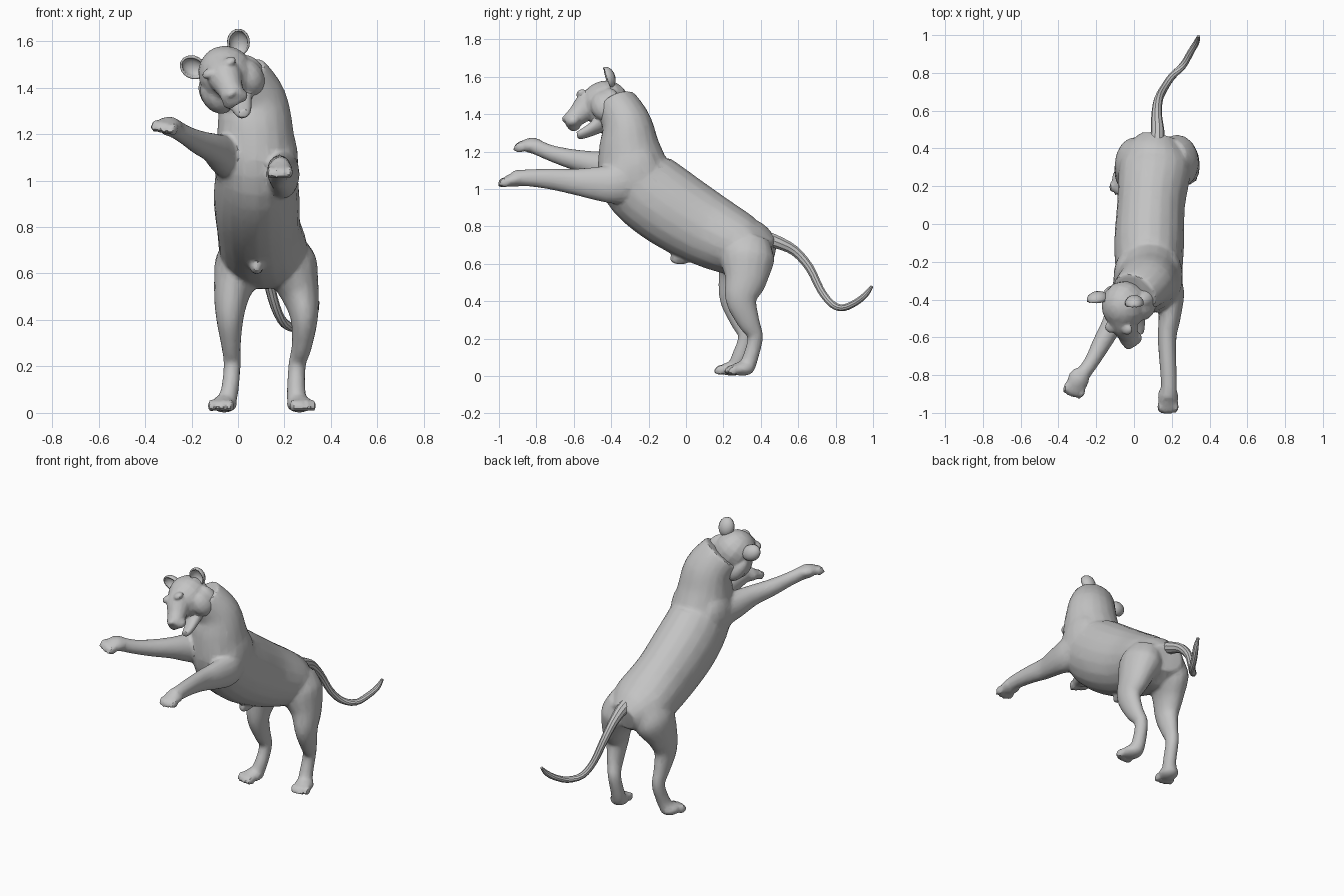
import bpy, bmesh, math
from mathutils import Vector, Matrix

cube = bpy.data.objects.get("Cube")
if cube:
    bpy.data.objects.remove(cube)

fur = bpy.data.materials.new("warm_grey_fur")
fur.use_nodes = True
fur.diffuse_color = (0.55, 0.55, 0.55, 1)
bsdf = next(n for n in fur.node_tree.nodes if n.type == 'BSDF_PRINCIPLED')
bsdf.inputs["Base Color"].default_value = fur.diffuse_color
bsdf.inputs["Roughness"].default_value = 0.8


def spline(points, steps):
    """Catmull-Rom interpolation of points of any dimension."""
    pts = [points[0]] + points + [points[-1]]
    out = []
    for p0, p1, p2, p3 in zip(pts, pts[1:], pts[2:], pts[3:]):
        for i in range(steps):
            t = i / steps
            out.append([b + t * (c - a + t * (2 * a - 5 * b + 4 * c - d + t * (3 * (b - c) + d - a))) / 2
                        for a, b, c, d in zip(p0, p1, p2, p3)])
    return out + [list(points[-1])]


def loft(bm, points, sides=16, steps=4):
    """Closed tube; each point is x, y, z, sideways radius, depth radius."""
    rows = spline([p if len(p) == 5 else p + p[-1:] for p in points], steps)
    mids = [Vector(r[:3]) for r in rows]
    rings = []
    for i, row in enumerate(rows):
        tangent = (mids[min(i + 1, len(mids) - 1)] - mids[max(i - 1, 0)]).normalized()
        side = Vector((1, 0, 0))
        side = (side - side.dot(tangent) * tangent).normalized()
        depth = tangent.cross(side)
        ring = []
        for k in range(sides):
            a = math.tau * k / sides
            ring.append(bm.verts.new(mids[i] + side * row[3] * math.cos(a) + depth * row[4] * math.sin(a)))
        rings.append(ring)
    faces = [bm.faces.new(rings[0]), bm.faces.new(rings[-1][::-1])]
    for low, high in zip(rings, rings[1:]):
        for k in range(sides):
            n = (k + 1) % sides
            faces.append(bm.faces.new((low[k], low[n], high[n], high[k])))
    bmesh.ops.recalc_face_normals(bm, faces=faces)


def ball(bm, centre, radii, frame=Matrix()):
    m = Matrix.Translation(centre) @ frame @ Matrix.Diagonal((*radii, 1))
    return bmesh.ops.create_uvsphere(bm, u_segments=14, v_segments=10, radius=1, matrix=m)["verts"]


def finish(name, bm, angle=35):
    mesh = bpy.data.meshes.new(name)
    bm.to_mesh(mesh)
    bm.free()
    obj = bpy.data.objects.new(name, mesh)
    bpy.context.collection.objects.link(obj)
    mesh.materials.append(fur)
    bpy.ops.object.select_all(action='DESELECT')
    obj.select_set(True)
    bpy.context.view_layer.objects.active = obj
    bpy.ops.object.shade_smooth_by_angle(angle=math.radians(angle))
    return obj


def skin(name, bm, voxel, smooth, ratio):
    """Fuse overlapping volumes into one hide with irregular facets."""
    obj = finish(name, bm)
    mod = obj.modifiers.new("fuse", 'REMESH')
    mod.mode, mod.voxel_size = 'VOXEL', voxel
    mod = obj.modifiers.new("soften", 'SMOOTH')
    mod.factor, mod.iterations = 0.5, smooth
    mod = obj.modifiers.new("facet", 'DECIMATE')
    mod.ratio = ratio
    evaluated = obj.evaluated_get(bpy.context.evaluated_depsgraph_get())
    fused = bmesh.new()
    fused.from_mesh(evaluated.to_mesh())
    bpy.data.objects.remove(obj)
    return finish(name, fused, 28)


def paw(bm, centre, forward, up, size):
    """Pad with four toes spread along the front."""
    f = Vector(forward).normalized()
    s = f.cross(Vector(up)).normalized()
    u = s.cross(f)
    frame = Matrix((s, f, u)).transposed().to_4x4()
    c = Vector(centre)
    ball(bm, c, (size, size * 1.2, size * 0.65), frame)
    for k in (-1.5, -0.5, 0.5, 1.5):
        reach = 1.15 - 0.13 * abs(k)
        toe = c + size * (s * k * 0.5 + f * reach - u * 0.12)
        ball(bm, toe, (size * 0.28, size * 0.55, size * 0.48), frame)
        ball(bm, toe + size * (f * 0.45 - u * 0.2), (size * 0.13, size * 0.3, size * 0.18), frame)


body = bmesh.new()
# Torso from rump to the base of the skull
loft(body, [(.13, .46, .66, .1, .08), (.115, .38, .68, .16, .14), (.11, .29, .7, .19, .17),
            (.09, .1, .79, .18, .2), (.08, -.11, .92, .185, .215), (.08, -.26, 1.05, .175, .205),
            (.075, -.3, 1.2, .165, .17), (.06, -.315, 1.34, .15, .135), (0, -.37, 1.45, .13, .115)], 20)
# Shoulders, breast and belly
ball(body, (.19, -.28, 1.08), (.07, .14, .17))
ball(body, (-.03, -.28, 1.1), (.08, .14, .15))
ball(body, (.07, -.38, 1.12), (.12, .09, .12))
ball(body, (.08, -.03, .63), (.03, .06, .035))

# Front legs, one reaching level and one raised outward
loft(body, [(.16, -.22, 1.08, .07, .12), (.19, -.36, 1.03, .075, .11), (.19, -.48, 1.03, .06, .09),
            (.175, -.6, 1.04, .05, .07), (.18, -.74, 1.055, .045, .055), (.185, -.86, 1.06, .042, .045),
            (.18, -.92, 1.055, .045, .045)])
paw(body, (.18, -.915, 1.05), (0, -1, -.15), (0, 0, 1), .056)
loft(body, [(.0, -.25, 1.08, .09, .11), (-.06, -.4, 1.11, .075, .09), (-.11, -.52, 1.14, .058, .065),
            (-.17, -.63, 1.165, .05, .052), (-.225, -.73, 1.195, .04, .043), (-.275, -.8, 1.225, .04, .042),
            (-.3, -.83, 1.235, .045, .045)])
paw(body, (-.295, -.825, 1.235), (-.35, -.9, 0), (.2, 0, 1), .058)

# Hind legs: thigh, knee, hock and foot
loft(body, [(.2, .35, .74, .08, .1), (.225, .33, .64, .115, .145), (.265, .32, .52, .085, .115),
            (.285, .295, .41, .06, .085), (.275, .335, .29, .044, .06), (.255, .37, .21, .038, .042),
            (.25, .345, .1, .04, .042), (.255, .325, .05, .045, .045)])
paw(body, (.265, .3, .038), (.25, -1, 0), (0, 0, 1), .057)
loft(body, [(.04, .35, .74, .08, .1), (.01, .32, .64, .11, .145), (-.025, .28, .52, .08, .11),
            (-.035, .26, .41, .06, .08), (-.03, .295, .29, .042, .057), (-.025, .32, .21, .037, .042),
            (-.035, .285, .1, .038, .042), (-.05, .265, .05, .043, .045)])
paw(body, (-.06, .245, .038), (-.25, -1, 0), (0, 0, 1), .057)
skin("body", body, .011, 4, .2)

# Tail
tail = bmesh.new()
loft(tail, [(.12, .42, .74, .04), (.125, .49, .715, .036), (.12, .58, .67, .028), (.13, .66, .58, .024),
            (.16, .72, .46, .021), (.2, .78, .385, .02), (.26, .84, .365, .019), (.3, .91, .395, .018),
            (.33, .96, .435, .016), (.342, .995, .48, .008)], 10, 3)
finish("tail", tail)

# Head frame: side, forward and up, rolled and turned
forward = Vector((.06, -.93, -.3)).normalized()
side = Vector((.87, -.1, .48))
side = (side - side.dot(forward) * forward).normalized()
pose = Matrix((side, forward, forward.cross(side))).transposed().to_4x4()
pose.translation = (-.05, -.45, 1.45)

head = bmesh.new()
ball(head, (0, -.02, 0), (.12, .13, .125))
# Muzzle and dropped lower jaw
loft(head, [(0, .02, .025, .095, .09), (0, .08, .015, .075, .075), (0, .14, -.015, .056, .056),
            (0, .19, -.035, .05, .045), (0, .215, -.04, .034, .03)])
loft(head, [(0, -.02, -.085, .08, .06), (0, .08, -.12, .05, .034), (0, .15, -.133, .036, .024),
            (0, .18, -.13, .024, .018)])
ball(head, (0, .212, -.014), (.027, .016, .016))
for x in (-1, 1):
    ball(head, (x * .075, -.01, -.055), (.07, .08, .09))
    ball(head, (x * .1, -.05, -.06), (.05, .05, .085))
    ball(head, (x * .048, .085, .075), (.034, .03, .02))
    ball(head, (x * .052, .098, .042), (.016, .016, .012))
    ball(head, (x * .028, .175, -.055), (.03, .035, .028))
head.transform(pose)
skin("head", head, .0075, 2, .25)

# Cupped ears
for x, label in ((1, "left"), (-1, "right")):
    ear = bmesh.new()
    verts = ball(ear, (x * .112, -.07, .085), (.04, .032, .05), Matrix.Rotation(x * .5, 4, 'Y'))
    bmesh.ops.delete(ear, geom=[v for v in verts if v.co.y > -.062], context='VERTS')
    ear.transform(pose)
    obj = finish(label + "_ear", ear)
    rim = obj.modifiers.new("thickness", 'SOLIDIFY')
    rim.thickness = .01
